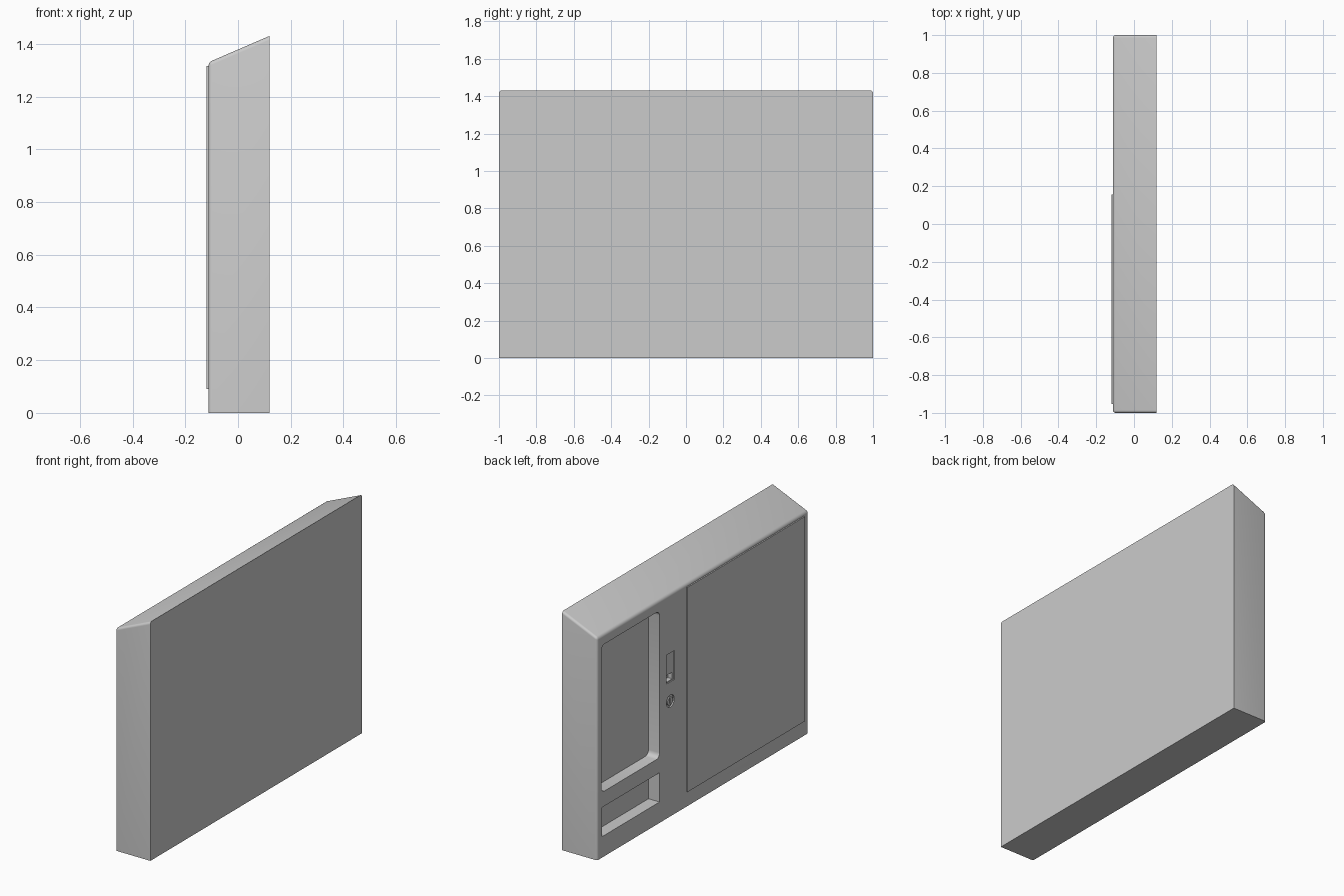
import bpy, bmesh, math
from mathutils import Matrix

if "Cube" in bpy.data.objects:
    bpy.data.objects.remove(bpy.data.objects["Cube"], do_unlink=True)

FACE, BACK = -0.112, 0.12

grey = bpy.data.materials.new("light grey")
grey.use_nodes = True
grey.diffuse_color = (0.6, 0.6, 0.6, 1)
grey.node_tree.nodes["Principled BSDF"].inputs["Base Color"].default_value = (0.6, 0.6, 0.6, 1)


def finish(name, bm):
    bmesh.ops.recalc_face_normals(bm, faces=bm.faces)
    mesh = bpy.data.meshes.new(name)
    bm.to_mesh(mesh)
    bm.free()
    mesh.materials.append(grey)
    obj = bpy.data.objects.new(name, mesh)
    bpy.context.collection.objects.link(obj)
    return obj


def box(name, x, y, z, corner=0):
    """Box between (low, high) limits, with optional rounded corners seen along x."""
    bm = bmesh.new()
    bmesh.ops.create_cube(bm, size=1)
    for v in bm.verts:
        v.co = [lim[0] if c < 0 else lim[1] for c, lim in zip(v.co, (x, y, z))]
    if corner:
        edges = [e for e in bm.edges if abs(e.verts[0].co.x - e.verts[1].co.x) > 1e-4]
        bmesh.ops.bevel(bm, geom=edges, offset=corner, segments=4, profile=0.5, affect='EDGES')
    return finish(name, bm)


def disc(name, x, y, z, radius):
    """Cylinder lying along x."""
    bm = bmesh.new()
    turn = Matrix.Translation((sum(x) / 2, y, z)) @ Matrix.Rotation(math.pi / 2, 4, 'Y')
    bmesh.ops.create_cone(bm, cap_ends=True, segments=24, radius1=radius, radius2=radius,
                          depth=x[1] - x[0], matrix=turn)
    return finish(name, bm)


def cut(target, cutter):
    cutter.hide_render = True
    mod = target.modifiers.new("cut", 'BOOLEAN')
    mod.operation = 'DIFFERENCE'
    mod.solver = 'EXACT'
    mod.object = cutter
    bpy.context.view_layer.objects.active = target
    bpy.ops.object.modifier_apply(modifier=mod.name)
    bpy.data.objects.remove(cutter, do_unlink=True)


# Cabinet: sloped-top prism with softened front and top end edges
bm = bmesh.new()
profile = [(FACE, 0), (BACK, 0), (BACK, 1.43), (FACE, 1.33)]
base = bm.faces.new([bm.verts.new((x, -1, z)) for x, z in profile])
side = bmesh.ops.extrude_face_region(bm, geom=[base])
bmesh.ops.translate(bm, vec=(0, 2, 0), verts=[g for g in side["geom"] if isinstance(g, bmesh.types.BMVert)])
bmesh.ops.recalc_face_normals(bm, faces=bm.faces)
soft = []
for e in bm.edges:
    on_front = all(v.co.x < FACE + 0.01 for v in e.verts)
    on_top = all(v.co.z > 1.2 for v in e.verts)
    on_floor = all(v.co.z < 0.01 for v in e.verts)
    on_back = all(v.co.x > BACK - 0.01 for v in e.verts)
    if (on_front or on_top) and not on_floor and not on_back:
        soft.append(e)
bmesh.ops.bevel(bm, geom=soft, offset=0.014, segments=4, profile=0.5, affect='EDGES')
cabinet = finish("cabinet", bm)

# Display window and delivery tray recesses
OUT = FACE - 0.1
cut(cabinet, box("window_cutter", (OUT, FACE + 0.073), (0.41, 0.96), (0.39, 1.27), 0.03))
cut(cabinet, box("tray_cutter", (OUT, FACE + 0.073), (0.41, 0.955), (0.125, 0.30)))

# Payment panel with a deeper return slot in its lower part
cut(cabinet, box("payment_cutter", (OUT, FACE + 0.006), (0.27, 0.346), (0.805, 0.978)))
cut(cabinet, box("slot_cutter", (OUT, FACE + 0.035), (0.282, 0.334), (0.812, 0.852)))

# Round lock in a shallow socket
LOCK_Y, LOCK_Z = 0.308, 0.69
cut(cabinet, disc("socket_cutter", (OUT, FACE + 0.008), LOCK_Y, LOCK_Z, 0.037))
lock = disc("lock_barrel", (FACE + 0.001, FACE + 0.012), LOCK_Y, LOCK_Z, 0.025)
cut(lock, box("key_cutter", (OUT, FACE + 0.008), (LOCK_Y - 0.005, LOCK_Y + 0.005),
              (LOCK_Z - 0.016, LOCK_Z + 0.016)))

# Large raised front panel
panel = box("front_panel", (-0.12, FACE + 0.004), (-0.953, 0.155), (0.09, 1.315))

# Smooth only the rounded edges
for obj in (cabinet, lock, panel):
    bpy.ops.object.select_all(action='DESELECT')
    obj.select_set(True)
    bpy.context.view_layer.objects.active = obj
    bpy.ops.object.shade_smooth_by_angle(angle=math.radians(30))
